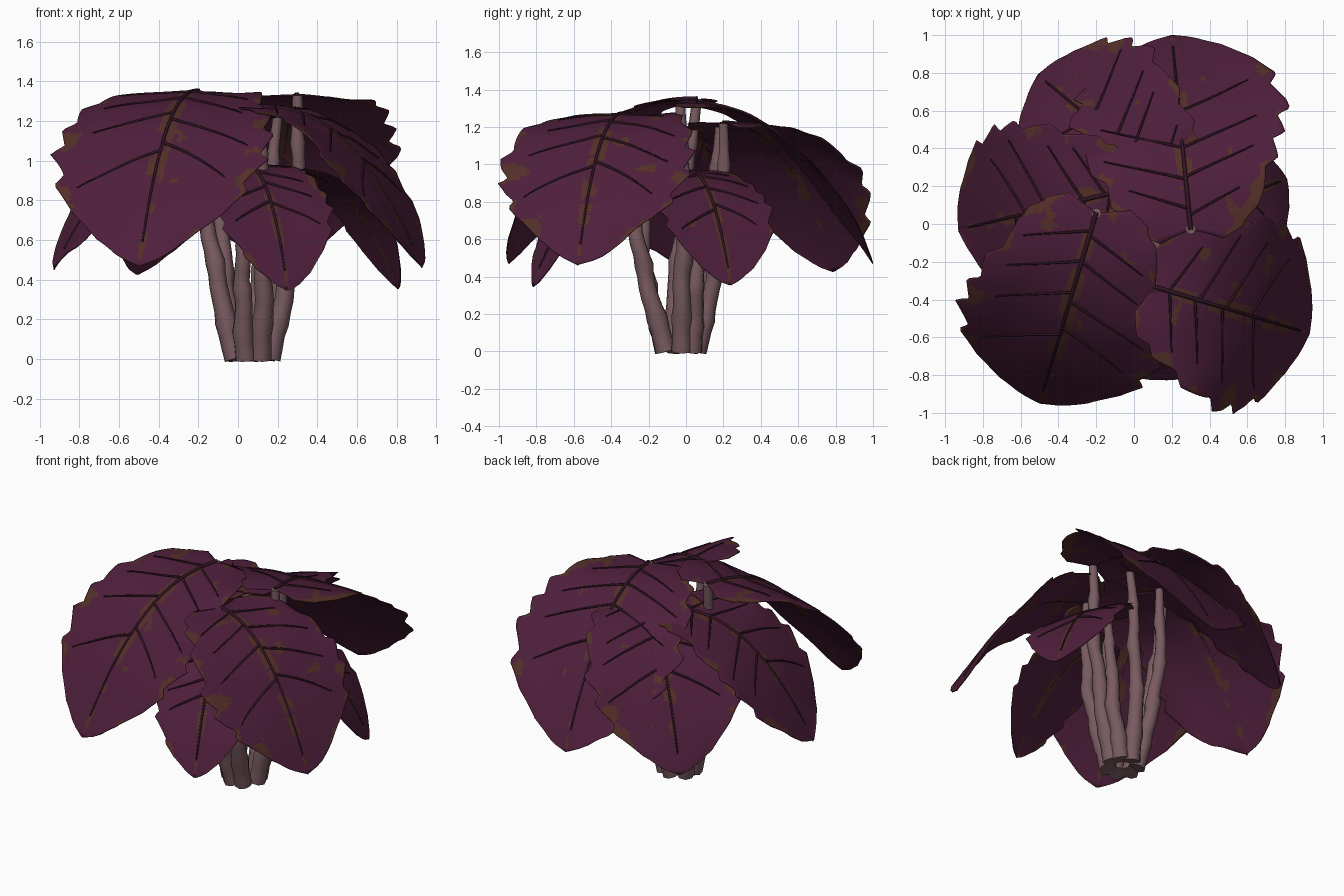
import bpy, bmesh, math, random
from mathutils import Vector, noise

random.seed(4)
if "Cube" in bpy.data.objects:
    bpy.data.objects.remove(bpy.data.objects["Cube"])


def material(name, rgb):
    m = bpy.data.materials.new(name)
    m.use_nodes = True
    m.diffuse_color = (*rgb, 1)
    bsdf = m.node_tree.nodes["Principled BSDF"]
    bsdf.inputs["Base Color"].default_value = (*rgb, 1)
    bsdf.inputs["Roughness"].default_value = 0.8
    return m


PURPLE = material("purple leaf", (0.076, 0.0135, 0.044))
BROWN = material("dry brown", (0.088, 0.028, 0.021))
VEIN = material("dark vein", (0.030, 0.007, 0.016))
STEM = material("mauve stem", (0.19, 0.105, 0.118))

# Half width of a leaf along its length, as a share of the widest point
OUTLINE = [(0, .3), (.04, .52), (.18, .7), (.35, .85), (.5, .95), (.62, 1),
           (.75, .9), (.85, .72), (.93, .47), (.98, .2), (1, .01)]


def half_width(t):
    for (a, wa), (b, wb) in zip(OUTLINE, OUTLINE[1:]):
        if t <= b:
            return wa + (wb - wa) * (t - a) / (b - a)
    return OUTLINE[-1][1]


def tube(name, paths, radius, mat, sides):
    """Curve object made of tapered tubes; each path is a list of (point, scale)."""
    cu = bpy.data.curves.new(name, "CURVE")
    cu.dimensions = "3D"
    cu.bevel_depth = radius
    cu.bevel_resolution = sides
    cu.use_fill_caps = True
    for path in paths:
        sp = cu.splines.new("POLY")
        sp.points.add(len(path) - 1)
        for p, (co, s) in zip(sp.points, path):
            p.co = (*co, 1)
            p.radius = s
        sp.use_smooth = True
    cu.materials.append(mat)
    ob = bpy.data.objects.new(name, cu)
    bpy.context.collection.objects.link(ob)


def make_leaf(name, base, tip, width):
    base, tip = Vector(base), Vector(tip)
    run = Vector((tip.x - base.x, tip.y - base.y, 0))
    side = Vector((-run.y, run.x, 0)).normalized()
    drop = base.z - tip.z
    seed = Vector((random.random(), random.random(), random.random())) * 50
    phase = {-1: random.random(), 1: random.random()}

    def point(t, v):
        # Arching blade with uneven saw-like scallops along both margins
        sgn = 1 if v >= 0 else -1
        tooth = (t * 6 + phase[sgn] + 0.3 * math.sin(9 * t + 7 * phase[sgn])) % 1
        notch = 0.15 * min(tooth, (1 - tooth) * 4)
        edge = width * half_width(t) * (1.05 - notch * abs(v) ** 3)
        u = v * edge
        r = t - 0.06 * abs(v) * (1 - t) ** 6
        p = base + run * r + side * u
        p.z -= drop * max(r, 0) ** 2.4 + 0.1 * u * u
        p.z += 0.03 * noise.noise(p * 3 + seed) * abs(v)
        return p

    # Blade, with dry patches near the margin, the midrib and the leaf base
    rows, cols = 72, 48
    bm = bmesh.new()
    grid = [[bm.verts.new(point(i / rows, 2 * j / cols - 1)) for j in range(cols + 1)]
            for i in range(rows + 1)]
    for i in range(rows):
        for j in range(cols):
            f = bm.faces.new((grid[i][j], grid[i][j + 1], grid[i + 1][j + 1], grid[i + 1][j]))
            f.smooth = True
            t, m = i / rows, abs(2 * (j + .5) / cols - 1)
            near_base = max(0, 1 - t / .35)
            margin = max(0, (m - .75) / .25)
            limit = .68 - (.62 + .2 * near_base) * margin - .2 * near_base * (m > .3)
            if m < .09:
                limit -= .68
            spot = f.calc_center_median() * 7 + seed
            f.material_index = int(noise.noise(spot) + .35 * noise.noise(spot * 2.7) > limit)
    bm.normal_update()
    if sum(f.normal.z for f in bm.faces) < 0:
        bmesh.ops.reverse_faces(bm, faces=bm.faces[:])
    me = bpy.data.meshes.new(name)
    bm.to_mesh(me)
    bm.free()
    me.materials.append(PURPLE)
    me.materials.append(BROWN)
    ob = bpy.data.objects.new(name, me)
    bpy.context.collection.objects.link(ob)
    solid = ob.modifiers.new("thickness", "SOLIDIFY")
    solid.thickness = 0.005

    # Midrib and side veins
    lift = Vector((0, 0, 0.003))
    n = 16
    paths = [[(point(.94 * k / n, 0) + lift, 1.7 - 1.0 * k / n) for k in range(n + 1)]]
    for t0 in (.1, .27, .44, .62):
        for s in (-1, 1):
            start = t0 + random.uniform(-.03, .03)
            reach = random.uniform(.65, .82)
            paths.append([(point(start + .13 * k / 8, s * reach * k / 8) + lift,
                           1.05 - .55 * k / 8) for k in range(9)])
    tube(name + "_veins", paths, 0.0075, VEIN, 1)


def make_stem(name, foot, top):
    # Knobbly stalk that leans out low down and rises to the leaf base
    foot, top = Vector(foot), Vector(top)
    path = []
    n = 22
    for k in range(n + 1):
        t = k / n
        p = foot.lerp(top, t)
        bow = math.sin(math.pi * t)
        p += Vector((foot.x - 0.07, foot.y + 0.03, 0)) * 0.6 * bow
        p += Vector((noise.noise(p * 5), noise.noise(p * 5 + Vector((9, 3, 1))), 0)) * .025 * bow
        knob = 0.14 if k % 5 == 3 else 0
        path.append((p, 1.05 - .55 * t + knob))
    tube(name, [path], 0.052, STEM, 2)


# Leaf name, blade base, blade tip, half width, angle of the stem foot in the clump
LEAVES = [
    ("front_right_leaf", (-.2, .06, 1.35), (-.5, -.95, .47), .56, 200),
    ("front_left_leaf", (.1, -.33, 1.27), (.93, -.58, .46), .53, 300),
    ("back_leaf", (.3, -.03, 1.33), (.2, 1.0, .47), .57, 5),
    ("right_leaf", (-.05, .18, 1.2), (-.93, -.03, .45), .49, 150),
    ("back_right_leaf", (.2, .2, 1.22), (-.51, .79, .43), .49, 90),
    ("low_front_leaf", (.04, -.22, .97), (.25, -.82, .36), .32, 250),
    ("low_left_leaf", (.22, .01, .96), (.81, .24, .36), .33, 45),
]

for name, base, tip, width, angle in LEAVES:
    make_leaf(name, base, tip, width)
    a = math.radians(angle)
    make_stem(name.replace("leaf", "stem"),
              (.07 + .09 * math.cos(a), -.03 + .09 * math.sin(a), 0), base)
